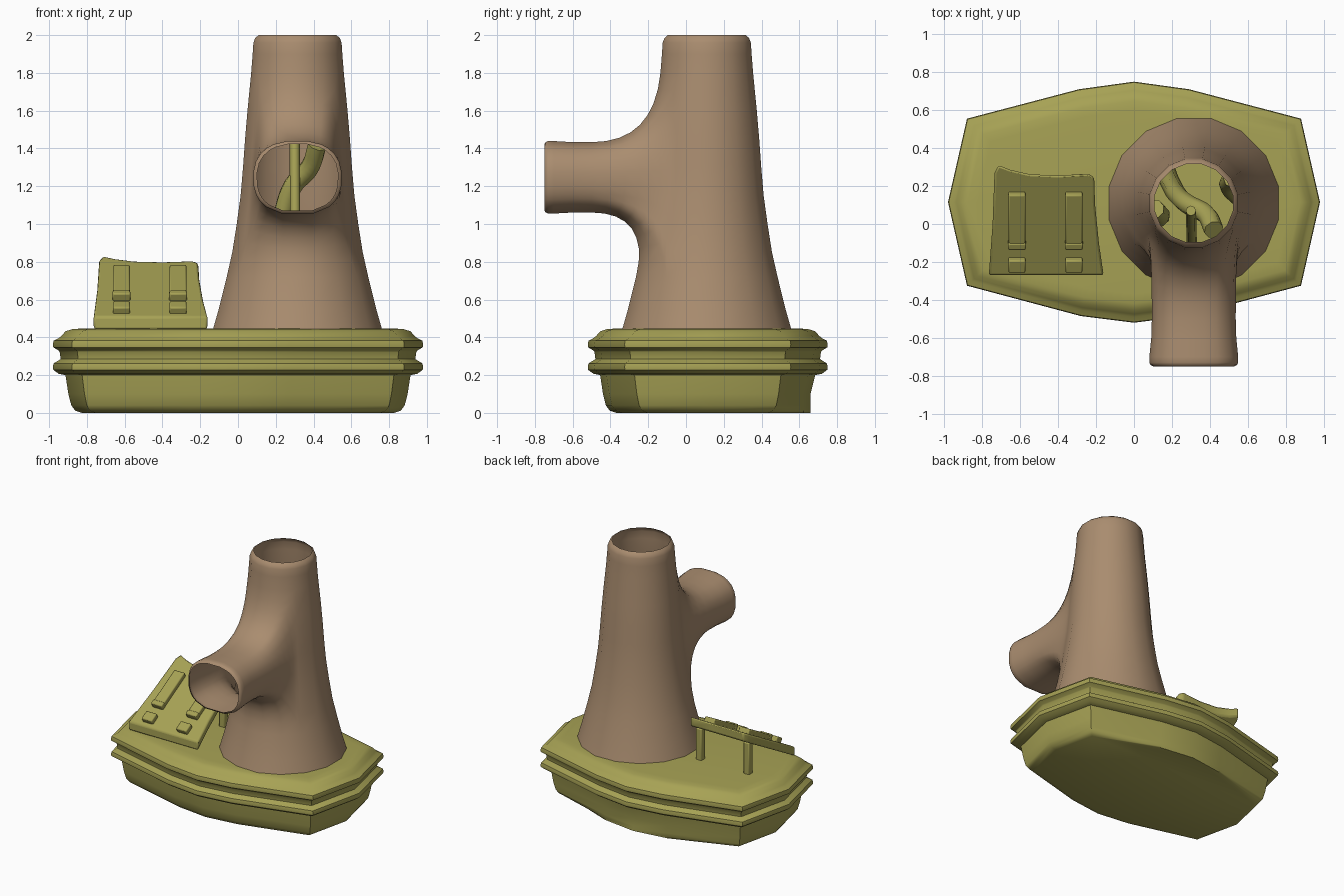
import bpy, bmesh, math
from mathutils import Vector

if "Cube" in bpy.data.objects:
    bpy.data.objects.remove(bpy.data.objects["Cube"])


def material(name, rgb):
    m = bpy.data.materials.new(name)
    m.diffuse_color = (*rgb, 1)
    m.use_nodes = True
    m.node_tree.nodes["Principled BSDF"].inputs["Base Color"].default_value = m.diffuse_color
    return m


OLIVE = material("olive", (0.385, 0.36, 0.09))
BARK = material("bark_brown", (0.40, 0.265, 0.16))


def finish(name, bm, mat, angle=40, normals=True):
    if normals:
        bmesh.ops.recalc_face_normals(bm, faces=bm.faces[:])
    me = bpy.data.meshes.new(name)
    bm.to_mesh(me)
    bm.free()
    ob = bpy.data.objects.new(name, me)
    bpy.context.collection.objects.link(ob)
    me.materials.append(mat)
    bpy.ops.object.select_all(action='DESELECT')
    ob.select_set(True)
    bpy.context.view_layer.objects.active = ob
    bpy.ops.object.shade_smooth_by_angle(angle=math.radians(angle))
    return ob


def bridge(bm, a, b):
    n = len(a)
    for i in range(n):
        bm.faces.new((a[i], a[(i + 1) % n], b[(i + 1) % n], b[i]))


# Base: stacked inset rings of a twelve-sided outline, with two bumper ribs
right = [(0, -0.52), (0.28, -0.485), (0.88, -0.325), (0.98, 0.115),
         (0.88, 0.555), (0.29, 0.71), (0, 0.75)]
outline = [Vector(p) for p in right + [(-x, y) for x, y in right[-2:0:-1]]]


def inset_point(i, d):
    p = outline[i]
    e1 = (p - outline[i - 1]).normalized()
    e2 = (outline[(i + 1) % len(outline)] - p).normalized()
    n1, n2 = Vector((-e1.y, e1.x)), Vector((-e2.y, e2.x))
    return p + (n1 + n2) * (d / (1 + n1.dot(n2)))


levels = [(0, 0.15), (0.012, 0.115), (0.04, 0.095), (0.10, 0.08), (0.20, 0.065),
          (0.207, 0.03), (0.228, 0.002), (0.244, 0), (0.262, 0.004), (0.278, 0.03),
          (0.285, 0.04), (0.323, 0.035), (0.33, 0.03), (0.347, 0.002), (0.363, 0),
          (0.382, 0.004), (0.396, 0.03), (0.408, 0.045), (0.432, 0.065),
          (0.443, 0.10), (0.447, 0.15)]
bm = bmesh.new()
rings = []
for z, d in levels:
    ring = []
    for i, p in enumerate(outline):
        back = p.y > 0.6          # rear wall drops straight to the ground
        dd = 0.09 if back and z < 0.15 else d
        q = inset_point(i, dd)
        ring.append(bm.verts.new((q.x, q.y, z)))
    rings.append(ring)
for a, b in zip(rings, rings[1:]):
    bridge(bm, a, b)
bm.faces.new(rings[0][::-1])
bm.faces.new(rings[-1])
finish("base", bm, OLIVE)

# Trunk: open tapered tube with a side branch blended out of a front window
CX, CY, BZ = 0.315, 0.11, 1.245
profile = [(0.43, 0.46), (0.55, 0.425), (0.72, 0.382), (0.85, 0.352), (1.0, 0.328),
           (1.15, 0.307), (1.3, 0.294), (1.45, 0.283), (1.6, 0.27), (1.8, 0.25),
           (1.9, 0.242), (1.96, 0.238), (1.985, 0.228), (2.0, 0.21)]
SEG = 16


def trunk_radius(z):
    for (z0, r0), (z1, r1) in zip(profile, profile[1:]):
        if z <= z1:
            return r0 + (r1 - r0) * (z - z0) / (z1 - z0)
    return profile[-1][1]


def trunk_y(x, z):
    return CY - math.sqrt(max(trunk_radius(z) ** 2 - x * x, 0))


bm = bmesh.new()
rows = []
for z, r in profile:
    angs = [(k + 0.5) * math.tau / SEG for k in range(SEG)]   # measured from the front
    rows.append([bm.verts.new((CX + r * math.sin(a), CY - r * math.cos(a), z)) for a in angs])
LOW, HIGH = 2, 9                  # window rows
COLS = [13, 14, 15, 0, 1, 2]      # window columns
for j in range(len(rows) - 1):
    for k in range(SEG):
        if LOW <= j < HIGH and k in COLS[:-1]:
            continue
        k2 = (k + 1) % SEG
        bm.faces.new((rows[j][k], rows[j][k2], rows[j + 1][k2], rows[j + 1][k]))
rim = [rows[LOW][k] for k in COLS] + [rows[j][COLS[-1]] for j in range(LOW + 1, HIGH)]
rim += [rows[HIGH][k] for k in reversed(COLS)]
rim += [rows[j][COLS[0]] for j in range(HIGH - 1, LOW, -1)]


def section(v, rx, rz):
    """Rounded-square branch section in the direction of a window vertex."""
    a = math.atan2((v.co.z - BZ) / 0.54, (v.co.x - CX) / 0.25)
    c, s, e = math.cos(a), math.sin(a), 2 / 2.4
    return (math.copysign(abs(c) ** e, c) * rx, BZ + math.copysign(abs(s) ** e, s) * rz)


STEPS, Y_END = 8, -0.5
loops = [rim]
for s in range(1, STEPS + 1):
    t = s / STEPS
    loop = []
    for v in rim:
        qx, qz = section(v, 0.222, 0.191)
        w = (1 - t) ** 2
        x = w * (v.co.x - CX) + (1 - w) * qx
        z = w * v.co.z + (1 - w) * qz
        y = trunk_y(x, z) - t * t * (trunk_y(qx, qz) - Y_END)
        loop.append(bm.verts.new((CX + x, y, z)))
    loops.append(loop)
for y, rx, rz in [(-0.6, 0.225, 0.191), (-0.7, 0.235, 0.197), (-0.73, 0.235, 0.197),
                  (-0.743, 0.229, 0.191), (-0.75, 0.215, 0.18)]:
    loop = []
    for v in rim:
        x, z = section(v, rx, rz)
        loop.append(bm.verts.new((CX + x, y, z)))
    loops.append(loop)
for a, b in zip(loops, loops[1:]):
    bridge(bm, a, b)
finish("trunk", bm, BARK, 60)

# Control panel: sloping slab with a curved top edge
SLOPE = 0.556
TILT = math.atan(SLOPE)


def panel_z(y):
    return 0.51 + SLOPE * (y + 0.27)


shape = [(-0.765, -0.27), (-0.16, -0.27), (-0.185, -0.1), (-0.205, 0.1), (-0.21, 0.245),
         (-0.24, 0.265), (-0.4, 0.255), (-0.55, 0.262), (-0.65, 0.285), (-0.715, 0.31),
         (-0.735, 0.27), (-0.745, 0)]
bm = bmesh.new()
top = [bm.verts.new((x, y, panel_z(y))) for x, y in shape]
bottom = [bm.verts.new((x, y, panel_z(y) - 0.07)) for x, y in shape]
bm.faces.new(top)
bm.faces.new(bottom[::-1])
bridge(bm, bottom, top)
panel = finish("panel", bm, OLIVE)


def add_bevel(ob, width):
    mod = ob.modifiers.new("bevel", 'BEVEL')
    mod.width = width
    mod.segments = 2
    mod.limit_method = 'ANGLE'


add_bevel(panel, 0.012)


def box(name, loc, size, tilt=0.0):
    bm = bmesh.new()
    bmesh.ops.create_cube(bm, size=1)
    for v in bm.verts:
        v.co = Vector(a * b for a, b in zip(v.co, size))
    ob = finish(name, bm, OLIVE)
    ob.location = loc
    ob.rotation_euler.x = tilt
    add_bevel(ob, 0.008)


# Sliders, their handles and buttons, mirrored about the panel; legs behind
for side, x, leg_x in (("left", -0.617, -0.66), ("right", -0.317, -0.245)):
    box(f"slider_{side}", (x, 0.02, panel_z(0.02) + 0.012), (0.09, 0.33, 0.05), TILT)
    box(f"slider_handle_{side}", (x, -0.11, panel_z(-0.11) + 0.02), (0.094, 0.04, 0.05), TILT)
    box(f"button_{side}", (x, -0.215, panel_z(-0.215) + 0.014), (0.09, 0.075, 0.05), TILT)
    box(f"leg_{side}", (leg_x, 0.17, 0.56), (0.05, 0.05, 0.27))


# Vines inside the hollow trunk
def tube(name, pts, radius):
    cu = bpy.data.curves.new(name, 'CURVE')
    cu.dimensions = '3D'
    cu.bevel_depth = radius
    cu.bevel_resolution = 2
    cu.resolution_u = 5
    cu.use_fill_caps = True
    sp = cu.splines.new('BEZIER')
    sp.bezier_points.add(len(pts) - 1)
    for bp, p in zip(sp.bezier_points, pts):
        bp.co = p
        bp.handle_left_type = bp.handle_right_type = 'AUTO'
    cu.materials.append(OLIVE)
    bpy.context.collection.objects.link(bpy.data.objects.new(name, cu))


tube("twisting_vine", [(0.17, 0.27, 0.45), (0.2, 0.2, 0.8), (0.24, 0.14, 1.06),
                       (0.29, 0.1, 1.2), (0.38, 0.05, 1.3), (0.42, -0.03, 1.42)], 0.052)
tube("straight_vine", [(0.305, -0.12, 0.45), (0.3, 0.07, 1.45)], 0.027)
tube("right_vine", [(0.58, 0.12, 0.45), (0.5, 0.2, 0.7), (0.52, 0.24, 0.95)], 0.05)
tube("left_vine", [(0.08, 0.02, 0.45), (0.14, 0.04, 0.7), (0.11, 0.08, 0.95)], 0.05)
